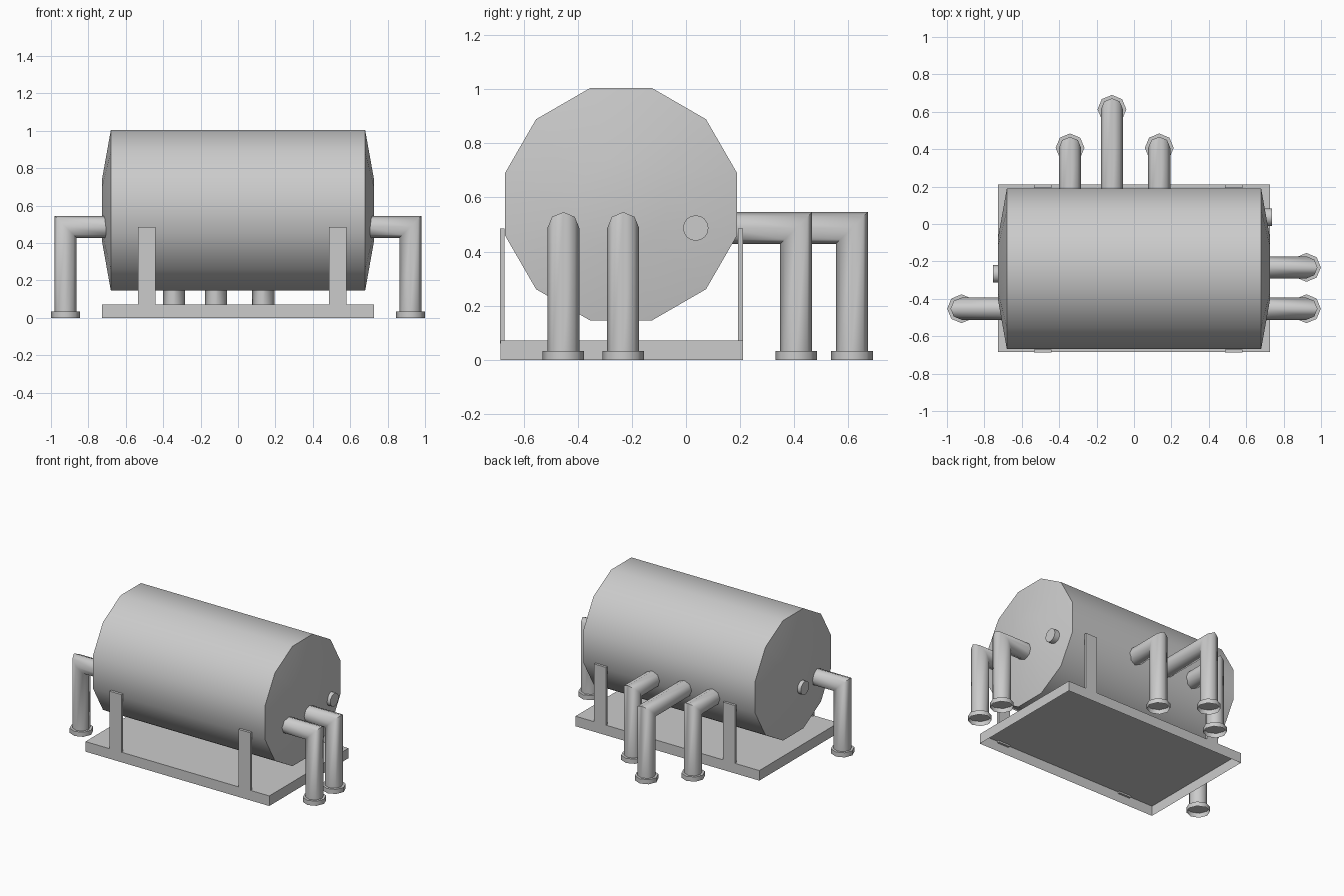
import bpy, bmesh, math
from mathutils import Vector

old = bpy.data.objects.get("Cube")
if old:
    bpy.data.objects.remove(old, do_unlink=True)

GREY = (0.6, 0.6, 0.6, 1)
steel = bpy.data.materials.new("grey_steel")
steel.use_nodes = True
steel.diffuse_color = GREY
steel.node_tree.nodes["Principled BSDF"].inputs["Base Color"].default_value = GREY

X, Y, Z = Vector((1, 0, 0)), Vector((0, 1, 0)), Vector((0, 0, 1))
parts = []


def finish(name, bm):
    bmesh.ops.recalc_face_normals(bm, faces=bm.faces)
    mesh = bpy.data.meshes.new(name)
    bm.to_mesh(mesh)
    bm.free()
    mesh.materials.append(steel)
    obj = bpy.data.objects.new(name, mesh)
    bpy.context.collection.objects.link(obj)
    parts.append(obj)


def ring(center, u, v, radius, sides, turn=0.0):
    """Polygon around center, spanned by the vectors u and v."""
    points = []
    for i in range(sides):
        a = 2 * math.pi * (i + turn) / sides
        points.append(center + radius * (math.cos(a) * u + math.sin(a) * v))
    return points


def loft(name, rings, cap_start=False, cap_end=False):
    bm = bmesh.new()
    loops = [[bm.verts.new(p) for p in r] for r in rings]
    n = len(loops[0])
    for a, b in zip(loops, loops[1:]):
        for i in range(n):
            j = (i + 1) % n
            bm.faces.new((a[i], a[j], b[j], b[i]))
    if cap_start:
        bm.faces.new(loops[0])
    if cap_end:
        bm.faces.new(loops[-1])
    finish(name, bm)


def box(name, low, high, open_bottom=False):
    bm = bmesh.new()
    bmesh.ops.create_cube(bm, size=1)
    for v in bm.verts:
        v.co = Vector([l + (c + 0.5) * (h - l) for l, c, h in zip(low, v.co, high)])
    if open_bottom:
        bottom = min(bm.faces, key=lambda f: f.calc_center_median().z)
        bmesh.ops.delete(bm, geom=[bottom], context='FACES')
    finish(name, bm)


# Tank: twelve-sided drum with shallow domed ends
CY, CZ = -0.24, 0.575
profile = [(-0.727, 0.172), (-0.68, 0.444), (0.68, 0.444), (0.727, 0.172)]
loft("tank", [ring(Vector((x, CY, CZ)), Y, Z, r, 12, 0.5) for x, r in profile], True, True)

# Base tray, open underneath
box("base", (-0.727, -0.685, 0), (0.727, 0.21, 0.072), open_bottom=True)

# Upright straps on the front and back edges
for side, y0, y1 in (("front", -0.688, -0.67), ("back", 0.193, 0.21)):
    for hand, x0, x1 in (("right", -0.535, -0.44), ("left", 0.487, 0.58)):
        box(f"{side}_{hand}_support", (x0, y0, 0.06), (x1, y1, 0.485))

# Pipes: horizontal run out of the tank, mitred elbow, drop to a foot flange
PIPE_Z, PIPE_R, FOOT_R, FOOT_H = 0.487, 0.059, 0.077, 0.033


def pipe(name, start, out, length):
    side = Z.cross(out)
    start = Vector((*start, PIPE_Z))
    corner = start + out * length
    foot = Vector((corner.x, corner.y, 0))
    top = foot + Z * FOOT_H
    loft(name, [ring(start, side, Z, PIPE_R, 8),
                ring(corner, side, Z + out, PIPE_R, 8),
                ring(top, side, out, PIPE_R, 8)], cap_start=True)
    loft(name + "_flange", [ring(foot, side, out, FOOT_R, 8),
                            ring(top, side, out, FOOT_R, 8)], cap_end=True)


pipe("left_front_pipe", (0.68, -0.453), X, 0.242)
pipe("left_middle_pipe", (0.68, -0.232), X, 0.242)
pipe("right_pipe", (-0.68, -0.453), -X, 0.242)
pipe("back_right_pipe", (-0.342, 0.14), Y, 0.267)
pipe("back_middle_pipe", (-0.118, 0.14), Y, 0.473)
pipe("back_left_pipe", (0.135, 0.14), Y, 0.267)

# Round plugs on the tank ends
for name, x0, x1, y in (("left_plug", 0.69, 0.738, 0.036), ("right_plug", -0.71, -0.754, -0.267)):
    loft(name, [ring(Vector((x, y, PIPE_Z)), Y, Z, 0.047, 16) for x in (x0, x1)], True, True)

# Smooth the round walls, keep the rims and mitres sharp
bpy.ops.object.select_all(action='DESELECT')
for obj in parts:
    obj.select_set(True)
bpy.context.view_layer.objects.active = parts[0]
bpy.ops.object.shade_smooth_by_angle(angle=math.radians(50))
